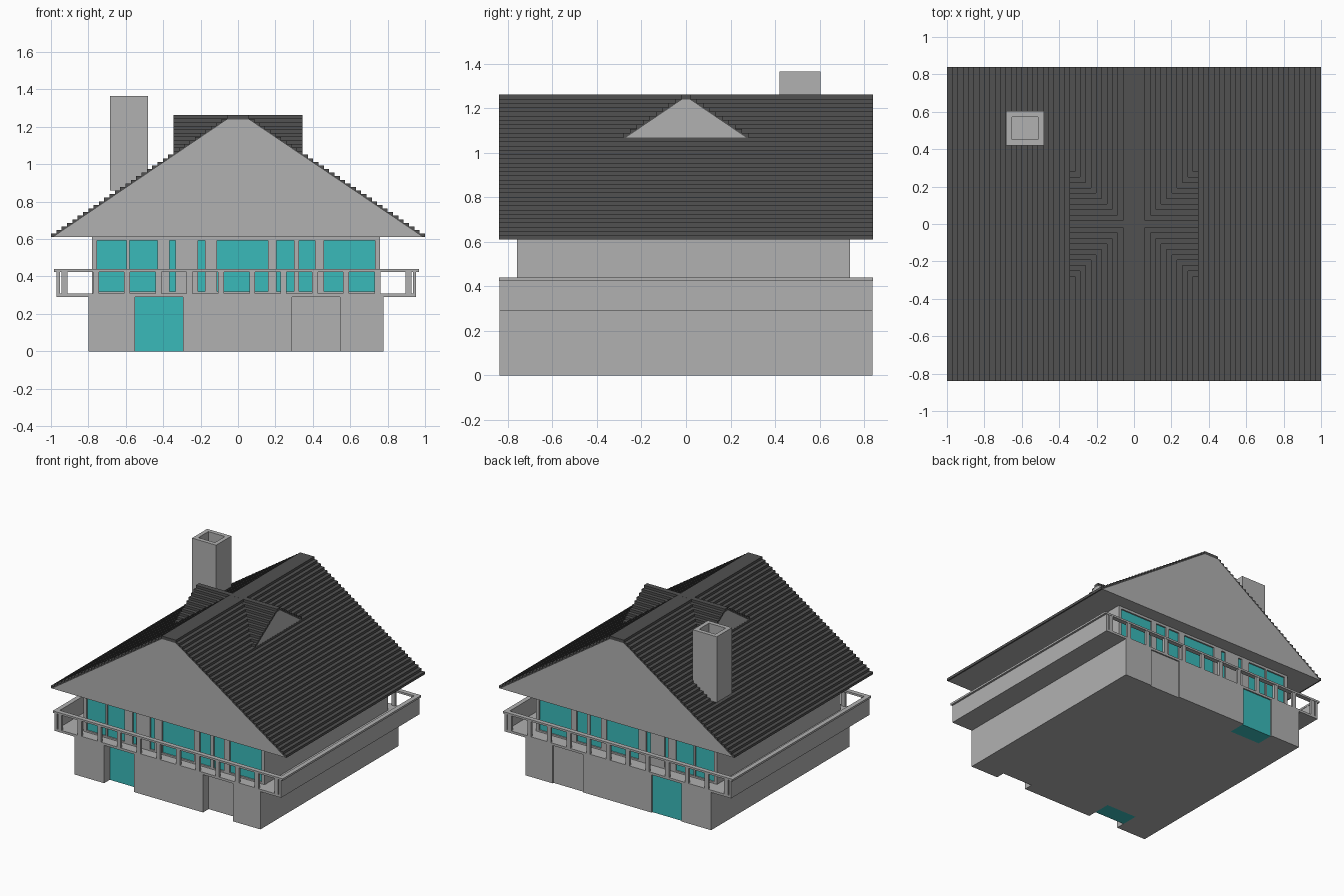
import bpy, bmesh

old = bpy.data.objects.get("Cube")
if old:
    bpy.data.objects.remove(old)


def material(name, rgb):
    m = bpy.data.materials.new(name)
    m.use_nodes = True
    m.diffuse_color = (*rgb, 1)
    m.node_tree.nodes["Principled BSDF"].inputs["Base Color"].default_value = (*rgb, 1)
    return m


GREY = material("light grey plaster", (0.44, 0.44, 0.44))
DARK = material("dark grey roof", (0.082, 0.082, 0.082))
TEAL = material("teal glass", (0.042, 0.49, 0.49))


def finish(name, bm, mat):
    bmesh.ops.recalc_face_normals(bm, faces=bm.faces)
    me = bpy.data.meshes.new(name)
    bm.to_mesh(me)
    bm.free()
    me.materials.append(mat)
    ob = bpy.data.objects.new(name, me)
    bpy.context.scene.collection.objects.link(ob)
    return ob


def boxes(name, mat, items):
    """One object from (x0, x1, y0, y1, z0, z1) boxes."""
    bm = bmesh.new()
    for x0, x1, y0, y1, z0, z1 in items:
        vs = bmesh.ops.create_cube(bm, size=1)["verts"]
        for v in vs:
            v.co = (x0 if v.co.x < 0 else x1, y0 if v.co.y < 0 else y1, z0 if v.co.z < 0 else z1)
    return finish(name, bm, mat)


def extrude(name, mat, points, vector):
    """Solid from a closed outline of 3D points swept along a vector."""
    bm = bmesh.new()
    face = bm.faces.new([bm.verts.new(p) for p in points])
    new = bmesh.ops.extrude_face_region(bm, geom=[face], use_keep_orig=True)["geom"]
    bmesh.ops.translate(bm, vec=vector, verts=[g for g in new if isinstance(g, bmesh.types.BMVert)])
    bmesh.ops.triangulate(bm, faces=[f for f in bm.faces if len(f.verts) > 4])
    return finish(name, bm, mat)


# Ground floor: floor plan with door recesses front and back
LEFT, RIGHT, FRONT, BACK = -0.80, 0.777, -0.838, 0.838
GLASS_DOOR, PLAIN_DOOR = (-0.55, -0.295), (0.29, 0.545)
plan = [(LEFT, FRONT)]
for (a, b), y in ((GLASS_DOOR, -0.64), (PLAIN_DOOR, -0.77)):
    plan += [(a, FRONT), (a, y), (b, y), (b, FRONT)]
plan += [(RIGHT, FRONT), (RIGHT, BACK)]
for (a, b), y in ((PLAIN_DOOR, 0.828), (GLASS_DOOR, 0.70)):
    plan += [(b, BACK), (b, y), (a, y), (a, BACK)]
plan.append((LEFT, BACK))
extrude("ground_floor", GREY, [(x, y, 0) for x, y in plan], (0, 0, 0.292))
boxes("glass_doors", TEAL, [(*GLASS_DOOR, -0.77, -0.64, 0, 0.29),
                            (*GLASS_DOOR, 0.70, 0.828, 0, 0.29)])

# Upper floor: core, then pillars, sill and header framing recessed windows
U0, U1, UF, UB, INSET = -0.78, 0.758, -0.76, 0.738, 0.015
boxes("upper_floor", GREY, [(U0, U1, UF + INSET, UB - INSET, 0.30, 0.61)])
windows = [(-0.755, -0.595), (-0.58, -0.43), (-0.365, -0.333), (-0.215, -0.177),
           (-0.112, 0.16), (0.207, 0.30), (0.326, 0.412), (0.46, 0.733)]
edges = [U0] + [e for w in windows for e in w] + [U1]
frames, panes = [], []
for y0, y1, p0, p1 in ((UF, UF + INSET, UF + 0.011, UF + INSET),
                       (UB - INSET, UB, UB - INSET, UB - 0.011)):
    frames += [(a, b, y0, y1, 0.32, 0.592) for a, b in zip(edges[::2], edges[1::2])]
    frames += [(U0, U1, y0, y1, 0.30, 0.32), (U0, U1, y0, y1, 0.592, 0.61)]
    panes += [(a, b, p0, p1, 0.32, 0.592) for a, b in windows]
boxes("window_frames", GREY, frames)
boxes("window_panes", TEAL, panes)

# Balcony: floor, solid side parapets, open railing front and back
B0, B1, T = -0.97, 0.953, 0.018
boxes("balcony_floor", GREY, [(B0, B1, FRONT, BACK, 0.29, 0.308)])
boxes("side_parapets", GREY, [(B0, B0 + T, FRONT, BACK, 0.308, 0.425),
                              (B1 - T, B1, FRONT, BACK, 0.308, 0.425)])
posts = []
for i in range(12):
    x = -0.927 + 0.1672 * i
    for y in (FRONT, BACK - T):
        posts.append((x - 0.016, x + 0.016, y, y + T, 0.308, 0.425))
boxes("railing_posts", GREY, posts)
R0, R1, W = B0 - 0.015, B1 + 0.015, 0.035
boxes("top_rails", GREY, [
    (R0, R1, -0.84, -0.84 + W, 0.425, 0.44), (R0, R1, 0.84 - W, 0.84, 0.425, 0.44),
    (R0, R0 + W, -0.84 + W, 0.84 - W, 0.425, 0.44), (R1 - W, R1, -0.84 + W, 0.84 - W, 0.425, 0.44)])


def stepped_gable(name, half, base, top, flat, steps, length, along_x):
    """Grey gable prism with a thin stepped roof covering on both slopes."""
    run, rise = (half - flat) / (steps - 1), (top - base) / steps
    stairs = []
    for i in range(steps):
        stairs += [(half - i * run, base + i * rise), (half - i * run, base + (i + 1) * rise)]
    outer = stairs + [(-u, z) for u, z in reversed(stairs)]
    eave, ridge = (half - 0.012, base), (flat - 0.002, top - rise - 0.004)
    inner = [(-eave[0], base), (-ridge[0], ridge[1]), ridge, eave]

    def place(pts):
        return [(-length, u, z) if along_x else (u, -length, z) for u, z in pts]

    sweep = (2 * length, 0, 0) if along_x else (0, 2 * length, 0)
    extrude(name + "_covering", DARK, place(outer + inner), sweep)
    extrude(name + "_gable", GREY, place(inner), sweep)


# Main roof and the small cross gable
stepped_gable("main_roof", 1.0, 0.61, 1.262, 0.06, 34, 0.84, False)
stepped_gable("cross_roof", 0.28, 1.07, 1.2625, 0.02, 10, 0.344, True)

# Chimney: four walls around a flue with a floor
X0, X1, Y0, Y1, C = -0.685, -0.48, 0.42, 0.605, 0.032
boxes("chimney", GREY, [
    (X0, X1, Y0, Y0 + C, 0.86, 1.365), (X0, X1, Y1 - C, Y1, 0.86, 1.365),
    (X0, X0 + C, Y0 + C, Y1 - C, 0.86, 1.365), (X1 - C, X1, Y0 + C, Y1 - C, 0.86, 1.365),
    (X0 + C, X1 - C, Y0 + C, Y1 - C, 0.86, 1.0)])
